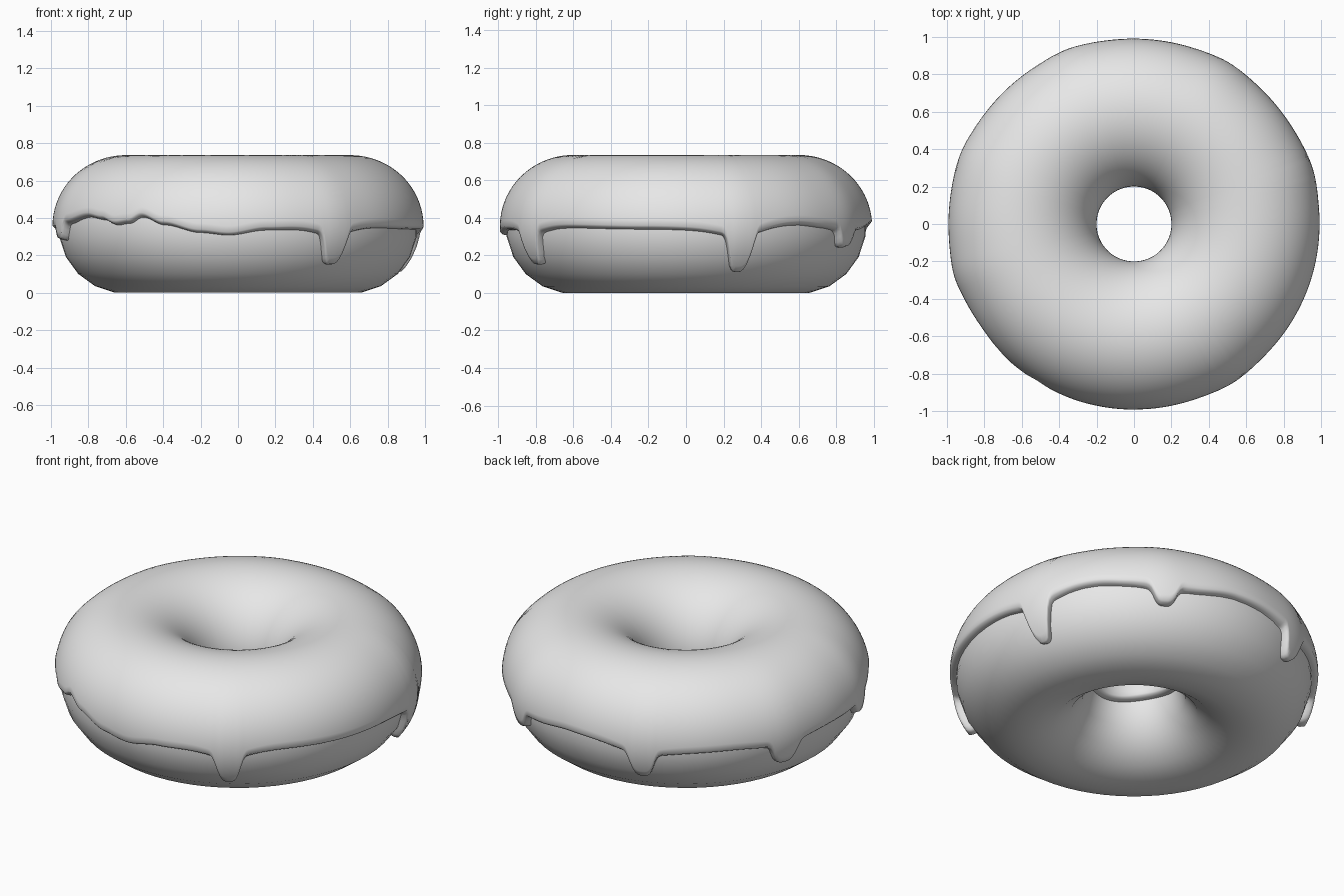
import bpy, bmesh, math
from math import sin, cos, radians, pi

if "Cube" in bpy.data.objects:
    bpy.data.objects.remove(bpy.data.objects["Cube"])

MAJOR, MINOR = 0.6, 0.36        # ring radius and tube radius
CENTRE_Z = MINOR * cos(pi / 20)  # flat underside rests on the ground

grey = bpy.data.materials.new("plain_grey")
grey.use_nodes = True
colour = (0.8, 0.8, 0.8, 1)
grey.diffuse_color = colour
grey.node_tree.nodes["Principled BSDF"].inputs["Base Color"].default_value = colour


def loft(name, sections, closed):
    """Join equal-length cross-sections into a ring; closed joins each section too."""
    bm = bmesh.new()
    rows = [[bm.verts.new(p) for p in s] for s in sections]
    count = len(rows[0])
    for a, b in zip(rows, rows[1:] + rows[:1]):
        for i in range(count if closed else count - 1):
            j = (i + 1) % count
            bm.faces.new((a[i], b[i], b[j], a[j]))
    bmesh.ops.recalc_face_normals(bm, faces=bm.faces)
    mesh = bpy.data.meshes.new(name)
    bm.to_mesh(mesh)
    bm.free()
    mesh.materials.append(grey)
    for poly in mesh.polygons:
        poly.use_smooth = True
    obj = bpy.data.objects.new(name, mesh)
    bpy.context.collection.objects.link(obj)
    return obj


def tube_point(azimuth, t, radius):
    r = MAJOR + radius * cos(t)
    return (r * cos(azimuth), r * sin(azimuth), CENTRE_Z + radius * sin(t))


# Dough ring
loft("dough", [[tube_point(2 * pi * i / 64, 2 * pi * (k + 0.5) / 20, MINOR)
                for k in range(20)] for i in range(64)], True)

# Height of the icing's wavy outer edge: (degrees around, z)
WAVE = [(-175, .34), (-157, .385), (-145, .41), (-138, .395), (-132, .365),
        (-127, .375), (-122, .41), (-114, .365), (-102, .32), (-93, .305),
        (-81, .335), (-66, .345), (-48, .35), (-12, .34), (5, .335),
        (38, .365), (48, .355), (70, .34), (85, .365), (125, .335),
        (142, .34), (175, .34)]
# Drips: (degrees around, z of tip, half width in degrees)
DRIPS = [(-58, .14, 4), (17.5, .10, 4), (60, .235, 4),
         (111, .17, 4), (158, .20, 4.5), (-164, .275, 3.5)]


def edge_height(deg):
    points = [(WAVE[-1][0] - 360, WAVE[-1][1])] + WAVE + [(WAVE[0][0] + 360, WAVE[0][1])]
    for (a, za), (b, zb) in zip(points, points[1:]):
        if a <= deg <= b:
            f = (deg - a) / (b - a)
            z = za + (zb - za) * f * f * (3 - 2 * f)
            break
    swell = 0
    for at, tip, width in DRIPS:
        d = abs((deg - at + 180) % 360 - 180) / width
        core, skirt = math.exp(-d ** 4), math.exp(-(d / 2.4) ** 2)
        z -= (z - tip) * (0.8 * core + 0.2 * skirt)
        swell += math.exp(-(d / 2) ** 2)
    return z, swell


# Icing shell with a rounded lip along both edges
def icing_section(deg):
    azimuth = radians(deg)
    z, swell = edge_height(deg)
    outer = math.asin((z - CENTRE_Z) / (MINOR + 0.03))
    inner = pi + 0.1 + 0.03 * sin(3 * azimuth)
    lip = 0.05
    steps = [(outer - 0.02, -0.02), (outer, 0.004)]
    steps += [(outer + lip * (1 - cos(a)), None if a > 1.5 else sin(a))
              for a in (0.3, 0.7, 1.1)]
    points = [tube_point(azimuth, t, MINOR + (s if i < 2 else 0.028 * s))
              for i, (t, s) in enumerate(steps)]
    start, end = outer + lip, inner - lip
    for k in range(41):
        t = start + (end - start) * k / 40
        side = cos(t) ** 2
        thick = 0.02 + (0.012 + 0.009 * swell) * side if cos(t) > 0 else 0.02 + 0.02 * side
        points.append(tube_point(azimuth, t, MINOR + thick))
    for a in (1.1, 0.6, 0.0):
        points.append(tube_point(azimuth, inner - lip * (1 - cos(a)), MINOR + 0.038 * sin(a)))
    points.append(tube_point(azimuth, inner, MINOR - 0.02))
    return points


loft("icing", [icing_section(-180 + i * 0.75) for i in range(480)], False)
